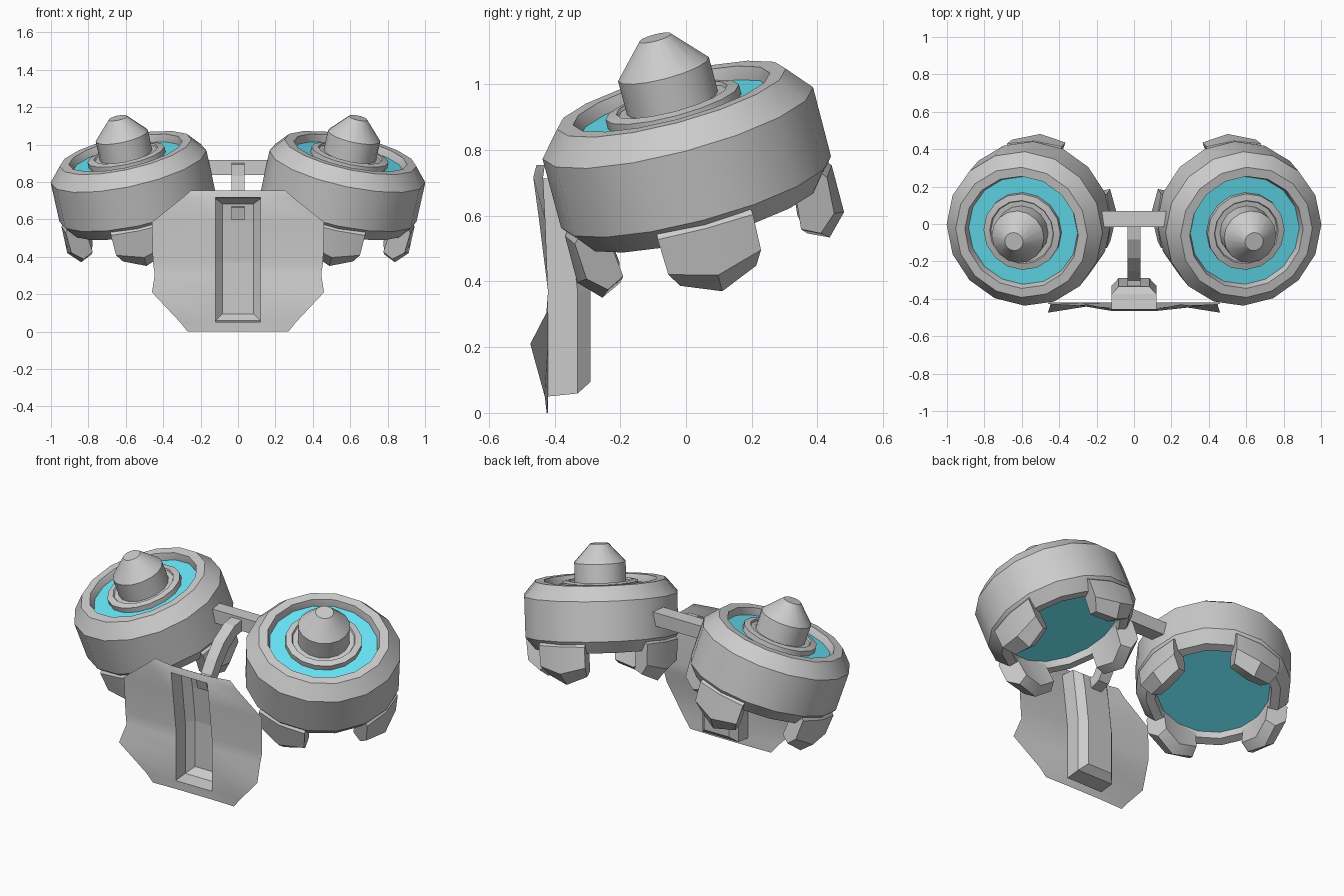
import bpy, bmesh, math
from mathutils import Vector

if "Cube" in bpy.data.objects:
    bpy.data.objects.remove(bpy.data.objects["Cube"])

# Tilted frame of the right turbine: centre of its upper shoulder, axis, radial directions
C = Vector((0.585, -0.025, 0.882))
N = Vector((0.22, -0.265, 1)).normalized()
U = (Vector((1, 0, 0)) - N * N.x).normalized()
V = N.cross(U)
SIDES = 16

cyan = bpy.data.materials.new("cyan_glow")
cyan.diffuse_color = (0.14, 0.8, 0.95, 1)
cyan.use_nodes = True
cyan.node_tree.nodes["Principled BSDF"].inputs["Base Color"].default_value = cyan.diffuse_color


def local(a, b, t):
    return C + U * a + V * b + N * t


def make(name, verts, faces, mirror=False, smooth=False, mat=None):
    me = bpy.data.meshes.new(name)
    me.from_pydata([tuple(v) for v in verts], [], faces)
    bm = bmesh.new()
    bm.from_mesh(me)
    bmesh.ops.remove_doubles(bm, verts=bm.verts, dist=1e-5)
    bmesh.ops.recalc_face_normals(bm, faces=bm.faces)
    bm.to_mesh(me)
    bm.free()
    ob = bpy.data.objects.new(name, me)
    bpy.context.collection.objects.link(ob)
    if mat:
        me.materials.append(mat)
    if smooth:
        bpy.ops.object.select_all(action='DESELECT')
        ob.select_set(True)
        bpy.context.view_layer.objects.active = ob
        bpy.ops.object.shade_smooth_by_angle(angle=math.radians(30))
    if mirror:
        m = ob.modifiers.new("mirror", 'MIRROR')
        m.use_mirror_merge = False
    return ob


def lathe(name, profile, closed=False, mat=None):
    """Spin (radius, height) points about the turbine axis."""
    k = len(profile)
    verts = []
    for i in range(SIDES):
        a = 2 * math.pi * i / SIDES
        verts += [local(r * math.cos(a), r * math.sin(a), t) for r, t in profile]
    faces = []
    for i in range(SIDES):
        j = (i + 1) % SIDES
        for p in range(k if closed else k - 1):
            q = (p + 1) % k
            faces.append((i * k + p, j * k + p, j * k + q, i * k + q))
    if not closed:
        for p in (0, k - 1):
            faces.append([i * k + p for i in range(SIDES)])
    return make(name, verts, faces, mirror=True, smooth=True, mat=mat)


# Turbine shell, glowing core and centre hub
lathe("turbine_shell", [(0.31, -0.245), (0.32, -0.29), (0.37, -0.29), (0.425, -0.222),
                        (0.426, 0.0), (0.36, 0.078), (0.31, 0.078), (0.295, 0.03)], closed=True)
lathe("turbine_core", [(0.315, -0.25), (0.30, 0.038)], mat=cyan)
lathe("turbine_hub", [(0.21, 0.03), (0.21, 0.068), (0.175, 0.075), (0.17, 0.065),
                      (0.143, 0.065), (0.143, 0.174), (0.05, 0.275)])

# Four pointed feet under each turbine: centre ridge (radius, height) and
# side sections (radius, height, half width)
ridge = [(0.395, -0.225), (0.42, -0.25), (0.42, -0.40), (0.358, -0.465), (0.295, -0.435), (0.31, -0.25)]
side = [(0.375, -0.225, 0.147), (0.397, -0.25, 0.15), (0.39, -0.365, 0.146),
        (0.335, -0.42, 0.12), (0.28, -0.395, 0.105), (0.295, -0.25, 0.11)]
verts, faces, k = [], [], len(ridge)
for i in range(4):
    ca, sa = round(math.cos(i * math.pi / 2)), round(math.sin(i * math.pi / 2))
    b = len(verts)
    for s in (-1, 0, 1):
        sect = side if s else [(r, t, 0) for r, t in ridge]
        verts += [local(r * ca - s * w * sa, r * sa + s * w * ca, t) for r, t, w in sect]
    for o in (b, b + k):
        faces += [(o + p, o + (p + 1) % k, o + k + (p + 1) % k, o + k + p) for p in range(k)]
    faces += [list(range(b, b + k)), list(range(b + 2 * k, b + 3 * k))]
make("turbine_feet", verts, faces, mirror=True, smooth=True)

# Back plate: thin bent sheet with a slot; rows of (z, inner y, outer x, outer y)
rows = [(0.755, -0.455, 0.25, -0.43), (0.717, -0.465, 0.295, -0.435), (0.585, -0.447, 0.46, -0.428),
        (0.37, -0.42, 0.455, -0.42), (0.305, -0.42, 0.445, -0.425), (0.21, -0.42, 0.46, -0.474),
        (0.05, -0.42, 0.31, -0.43), (0.0, -0.42, 0.27, -0.424)]
verts, faces = [], []
for z, yi, xo, yo in rows:
    verts += [(-xo, yo, z), (-0.12, yi, z), (0.12, yi, z), (xo, yo, z)]
for i in range(len(rows) - 1):
    for c in range(3):
        if c == 1 and 0 < i < len(rows) - 2:
            continue                      # slot opening
        a = i * 4 + c
        faces.append((a, a + 1, a + 5, a + 4))
make("back_plate", verts, faces, smooth=True)

# Recessed channel behind the slot, following the bend of the plate
tray = rows[1:-1]
verts, faces = [], []
for i, (z, yi, _, _) in enumerate(tray):
    dz = -0.035 if i == 0 else 0.045 if i == len(tray) - 1 else 0
    verts += [(-0.12, yi, z), (-0.12, yi + 0.09, z + dz * 0.2), (-0.082, yi + 0.13, z + dz),
              (0.082, yi + 0.13, z + dz), (0.12, yi + 0.09, z + dz * 0.2), (0.12, yi, z)]
for i in range(len(tray) - 1):
    faces += [(i * 6 + c, i * 6 + c + 1, i * 6 + c + 7, i * 6 + c + 6) for c in range(5)]
for b in (0, (len(tray) - 1) * 6):
    faces += [(b, b + 1, b + 4, b + 5), (b + 1, b + 2, b + 3, b + 4)]
make("plate_channel", verts, faces)


def sweep(name, path, half_x, half_h):
    """Rectangular bar following a (y, z) path."""
    pts = [Vector(p) for p in path]
    verts, faces = [], []
    for i, p in enumerate(pts):
        d = (pts[min(i + 1, len(pts) - 1)] - pts[max(i - 1, 0)]).normalized()
        o = Vector((-d.y, d.x)) * half_h
        for sx, s in ((-1, -1), (1, -1), (1, 1), (-1, 1)):
            verts.append((sx * half_x, p.x + s * o.x, p.y + s * o.y))
    for i in range(len(pts) - 1):
        for c in range(4):
            e = (c + 1) % 4
            faces.append((i * 4 + c, i * 4 + e, i * 4 + e + 4, i * 4 + c + 4))
    n = len(verts)
    faces += [(0, 1, 2, 3), (n - 4, n - 3, n - 2, n - 1)]
    make(name, verts, faces)


# Curved strut and the crossbar joining both turbines
sweep("curved_strut", [(0.03, 0.875), (-0.07, 0.86), (-0.16, 0.805), (-0.225, 0.73),
                       (-0.28, 0.65), (-0.345, 0.63)], 0.035, 0.034)
sweep("crossbar", [(-0.015, 0.877), (0.07, 0.877)], 0.185, 0.04)
